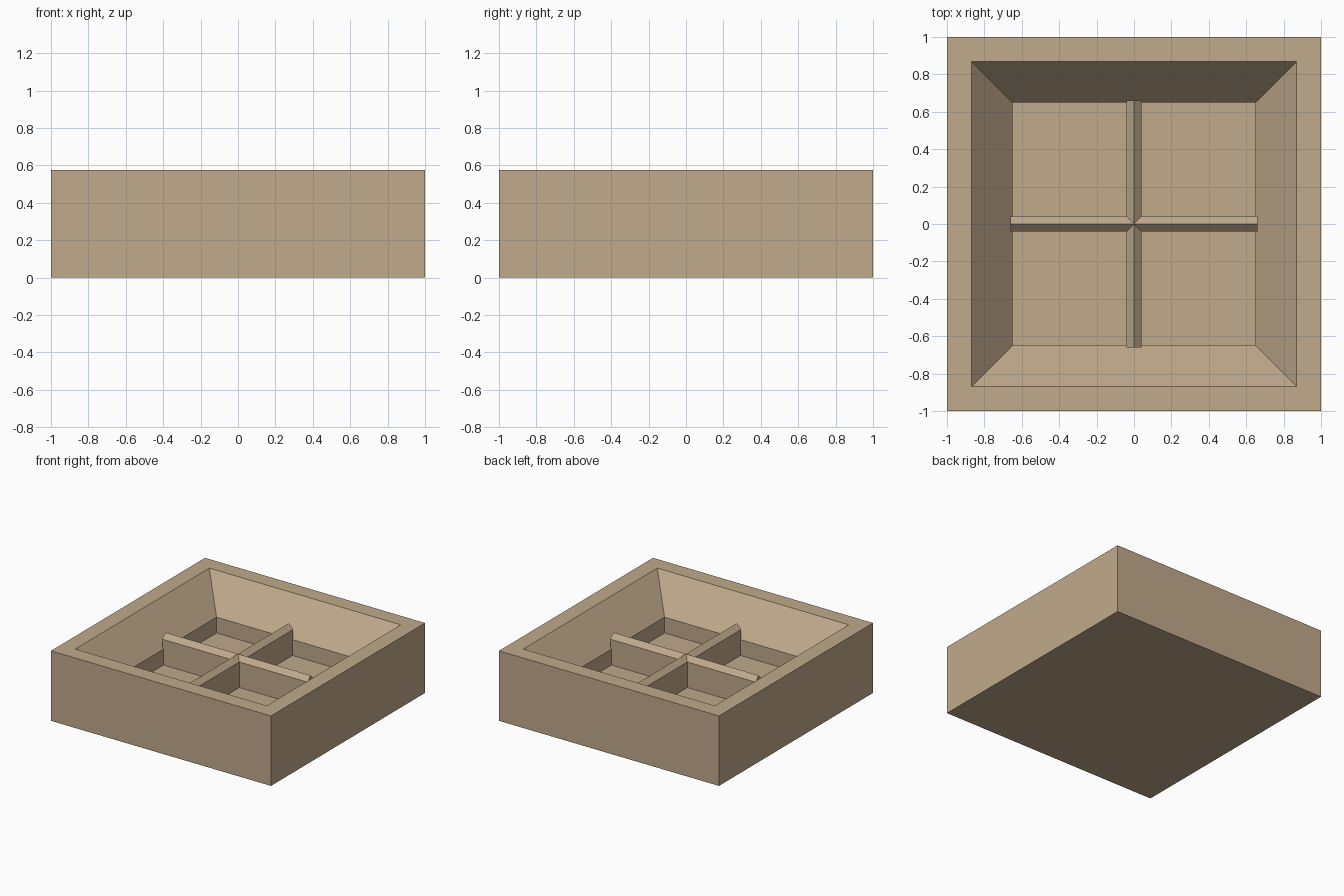
import bpy
import bmesh
import math
from mathutils import Matrix

if "Cube" in bpy.data.objects:
    bpy.data.objects.remove(bpy.data.objects["Cube"], do_unlink=True)

tan = bpy.data.materials.new("tan")
tan.use_nodes = True
colour = (0.53, 0.40, 0.26, 1.0)
tan.diffuse_color = colour
tan.node_tree.nodes["Principled BSDF"].inputs["Base Color"].default_value = colour


def add_object(name, bm):
    bmesh.ops.recalc_face_normals(bm, faces=bm.faces[:])
    mesh = bpy.data.meshes.new(name)
    bm.to_mesh(mesh)
    bm.free()
    mesh.materials.append(tan)
    obj = bpy.data.objects.new(name, mesh)
    bpy.context.collection.objects.link(obj)
    return obj


def loft(name, rings):
    """Join rings of points with quads and close both ends."""
    bm = bmesh.new()
    loops = [[bm.verts.new(p) for p in ring] for ring in rings]
    n = len(loops[0])
    for a, b in zip(loops, loops[1:]):
        for i in range(n):
            j = (i + 1) % n
            bm.faces.new((a[i], a[j], b[j], b[i]))
    bm.faces.new(loops[0])
    bm.faces.new(loops[-1])
    return add_object(name, bm)


# Tray: outer wall, flat rim, sloped inner wall, upright pocket wall, floor
tray_profile = [(1.0, 0.0), (1.0, 0.575), (0.87, 0.575), (0.65, 0.315), (0.65, 0.185)]
loft("tray", [[(-r, -r, z), (r, -r, z), (r, r, z), (-r, r, z)] for r, z in tray_profile])

# Crossed dividers with ridged tops, set slightly into the floor and walls
bar_section = [(-0.04, 0.175), (0.04, 0.175), (0.04, 0.395), (0.0, 0.435), (-0.04, 0.395)]
for name, angle in (("divider_lengthwise", 0), ("divider_crosswise", math.pi / 2)):
    bar = loft(name, [[(x, y, z) for x, z in bar_section] for y in (-0.66, 0.66)])
    bar.data.transform(Matrix.Rotation(angle, 4, "Z"))
